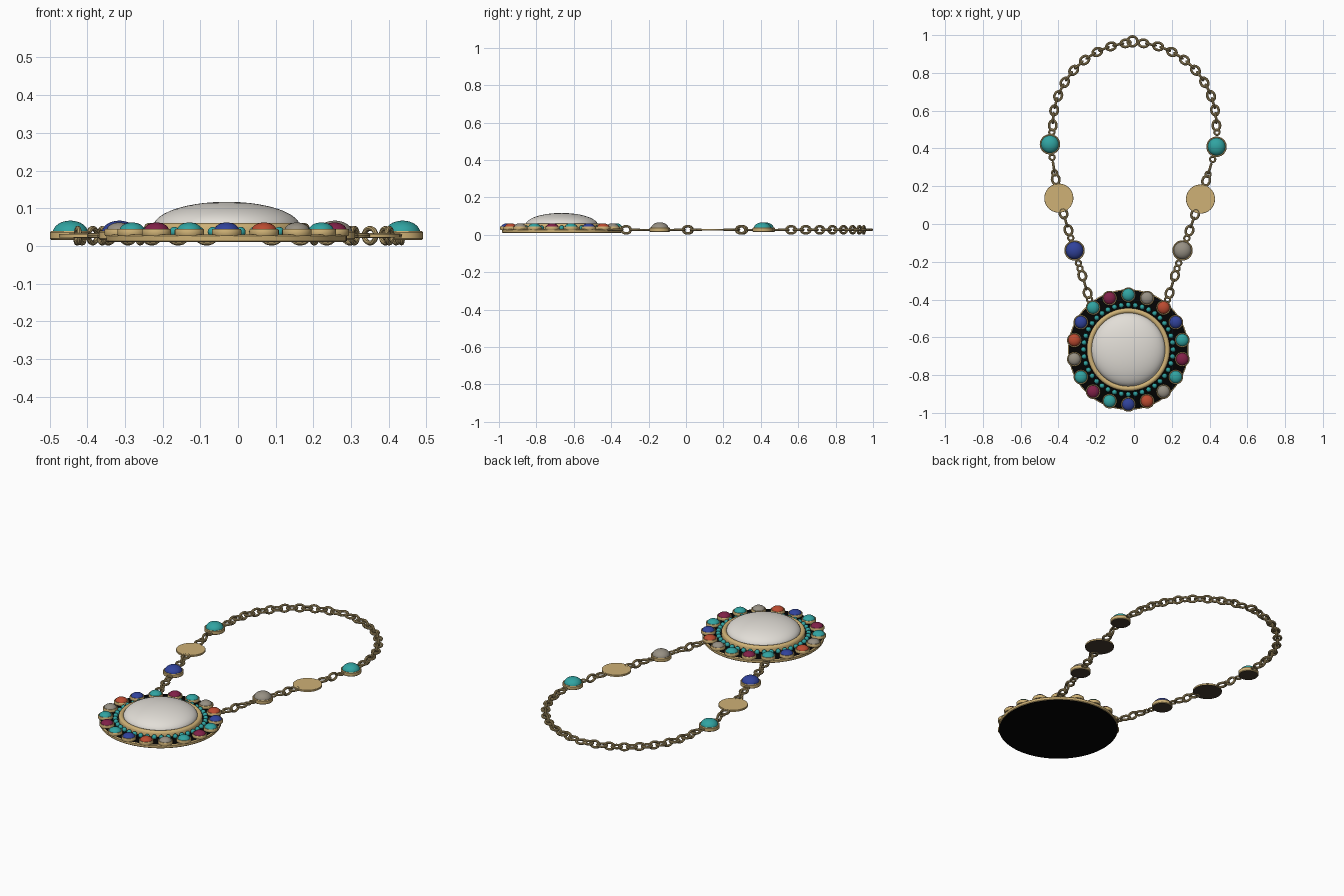
import bpy, bmesh
from math import sin, cos, pi, atan2, radians
from mathutils import Vector, Matrix

if "Cube" in bpy.data.objects:
    bpy.data.objects.remove(bpy.data.objects["Cube"], do_unlink=True)


def material(name, r, g, b):
    m = bpy.data.materials.new(name)
    m.use_nodes = True
    m.diffuse_color = (r, g, b, 1)
    m.node_tree.nodes["Principled BSDF"].inputs["Base Color"].default_value = (r, g, b, 1)
    return m


gold = material("gold", 0.62, 0.44, 0.18)
brass = material("antique brass", 0.46, 0.34, 0.15)
patina = material("dark patina", 0.06, 0.045, 0.03)
black = material("black backing", 0.001, 0.001, 0.001)
pearl = material("pearl white", 0.76, 0.73, 0.68)
teal = material("turquoise", 0.03, 0.37, 0.36)
grey = material("warm grey", 0.31, 0.28, 0.23)
red = material("coral red", 0.50, 0.07, 0.03)
blue = material("deep blue", 0.03, 0.055, 0.33)
maroon = material("maroon", 0.22, 0.015, 0.065)


def finish(bm, name, mat):
    bmesh.ops.remove_doubles(bm, verts=bm.verts, dist=1e-5)
    bmesh.ops.recalc_face_normals(bm, faces=bm.faces)
    for f in bm.faces:
        f.smooth = True
    me = bpy.data.meshes.new(name)
    bm.to_mesh(me)
    bm.free()
    me.set_sharp_from_angle(angle=radians(40))
    me.materials.append(mat)
    return me


def lathe(name, profile, mat, steps=32, back=None):
    """Spin an (r, z) profile around the z axis; back colours the underside."""
    bm = bmesh.new()
    vs = [bm.verts.new((r, 0, z)) for r, z in profile]
    es = [bm.edges.new(pair) for pair in zip(vs, vs[1:])]
    bmesh.ops.spin(bm, geom=vs + es, cent=(0, 0, 0), axis=(0, 0, 1),
                   angle=2 * pi, steps=steps)
    me = finish(bm, name, mat)
    if back:
        me.materials.append(back)
        for p in me.polygons:
            p.material_index = 1 if p.normal.z < -0.8 else 0
    return me


def dome(name, r, base, height, mat, steps=32, rings=8):
    arc = [(r * cos(i * pi / 2 / rings), base + height * sin(i * pi / 2 / rings))
           for i in range(rings)]
    return lathe(name, [(0, base)] + arc + [(0, base + height)], mat, steps)


def loop(name, half_len, half_wid, tube, mat, n=18, m=8):
    """Oval wire ring lying flat, long axis on x."""
    bm = bmesh.new()
    rings = []
    for i in range(n):
        a = 2 * pi * i / n
        mid = Vector((half_len * cos(a), half_wid * sin(a), 0))
        out = Vector((half_wid * cos(a), half_len * sin(a), 0)).normalized()
        rings.append([bm.verts.new(mid + tube * (out * cos(b) + Vector((0, 0, sin(b)))))
                      for b in (2 * pi * j / m for j in range(m))])
    for i in range(n):
        p, q = rings[i], rings[(i + 1) % n]
        for j in range(m):
            k = (j + 1) % m
            bm.faces.new((p[j], q[j], q[k], p[k]))
    return finish(bm, name, mat)


def place(name, mesh, x, y, z=0.0, turn=0.0, roll=0.0):
    ob = bpy.data.objects.new(name, mesh)
    ob.matrix_world = (Matrix.Translation((x, y, z)) @ Matrix.Rotation(turn, 4, 'Z')
                       @ Matrix.Rotation(roll, 4, 'X'))
    bpy.context.collection.objects.link(ob)


# Pendant base: black disc with a gold side wall
px, py = -0.03, -0.665
base = lathe("pendant_base", [(0, 0.01), (0.316, 0.01), (0.319, 0.013), (0.319, 0.026),
                              (0.314, 0.030), (0, 0.030)], black, 96)
base.materials.append(gold)
for p in base.polygons:
    p.material_index = 1 if abs(p.normal.z) < 0.9 else 0
place("pendant_base", base, px, py)

# Central bezel and large dome
bezel = [(0.220, 0.028), (0.220, 0.050), (0.215, 0.058), (0.207, 0.061),
         (0.199, 0.059), (0.194, 0.054), (0.194, 0.028)]
place("centre_bezel", lathe("centre_bezel", bezel, gold, 72), px, py)
place("centre_dome", dome("centre_dome", 0.195, 0.050, 0.067, pearl, 72, 14), px, py)

# Ring of small beads
bead = lathe("bead", [(0.0135 * sin(i * pi / 6), -0.0135 * cos(i * pi / 6))
                      for i in range(7)], teal, 14)
beads = 40
for i in range(beads):
    a = 2 * pi * i / beads
    place("small_bead", bead, px + 0.237 * cos(a), py + 0.237 * sin(a), 0.037)

# Outer ring of set stones
cup = lathe("stone_cup", [(0, 0.026), (0.037, 0.026), (0.039, 0.030), (0.039, 0.042),
                          (0.037, 0.045), (0.034, 0.045), (0.032, 0.041), (0, 0.041)],
            gold, 28)
order = [teal, grey, red, blue, teal, maroon]
stones = {m: dome("stone", 0.033, 0.041, 0.021, m, 28) for m in order}
for i in range(18):
    a = pi / 2 - 2 * pi * i / 18
    x, y = px + 0.29 * cos(a), py + 0.29 * sin(a)
    place("stone_cup", cup, x, y)
    place("rim_stone", stones[order[i % 6]], x, y)

# Chain parts
cz = 0.027
link = loop("chain_link", 0.026, 0.0195, 0.0068, brass)
jump = loop("jump_ring", 0.014, 0.014, 0.0055, brass)
big_cup = lathe("gem_cup", [(0, 0.016), (0.051, 0.016), (0.054, 0.019), (0.054, 0.036),
                            (0.051, 0.039), (0.047, 0.038), (0.045, 0.034), (0, 0.034)],
                gold, 36, patina)
coin = lathe("coin", [(0, 0.022), (0.077, 0.022), (0.077, 0.031),
                      (0.076, 0.032), (0, 0.032)], gold, 48, patina)
gems = {m: dome("gem", 0.047, 0.034, 0.033, m, 36) for m in (teal, blue, grey)}


def run(a, b, parts):
    """Set chain parts at given distances from a toward b."""
    a, b = Vector(a), Vector(b)
    d = (b - a).normalized()
    for dist, kind in parts:
        p = a + d * dist
        place("jump_ring" if kind == "jump" else "chain_link",
              jump if kind == "jump" else link, p.x, p.y, cz,
              atan2(d.y, d.x), pi / 2 if kind == "upright" else 0)


# Side strands: gem, coin, gem, then the pendant
strands = [((-0.445, 0.422), (-0.398, 0.137), (-0.315, -0.140), (-0.235, -0.40), blue),
           ((0.437, 0.409), (0.352, 0.132), (0.257, -0.140), (0.178, -0.40), grey)]
for top, mid, low, end, colour in strands:
    for spot, gem in ((top, teal), (low, colour)):
        place("gem_cup", big_cup, *spot)
        place("gem", gems[gem], *spot)
    place("coin", coin, *mid)
    run(top, mid, [(0.070, "jump"), (0.122, "upright"), (0.153, "jump"), (0.188, "flat")])
    run(mid, low, [(0.085, "flat"), (0.131, "upright"), (0.177, "flat"), (0.220, "jump")])
    run(low, end, [(0.070, "jump"), (0.100, "jump"), (0.140, "flat"),
                   (0.188, "upright"), (0.236, "flat"), (0.272, "jump")])

# Neck chain: alternating flat and upright links along an arch
for side in (-1, 1):
    for i in range(17):
        t = i * pi / 2 / 17.2
        x, y = 0.003 + side * 0.433 * cos(t), 0.522 + 0.437 * sin(t)
        turn = atan2(0.437 * cos(t), -side * 0.433 * sin(t))
        place("chain_link", link, x, y, cz, turn, pi / 2 if i % 2 else 0)
    place("jump_ring", jump, 0.002 + side * 0.437, 0.486, cz)

# Clasp ring at the top of the arch
place("clasp_ring", loop("clasp_ring", 0.026, 0.026, 0.007, brass, 24), -0.008, 0.967, cz)
